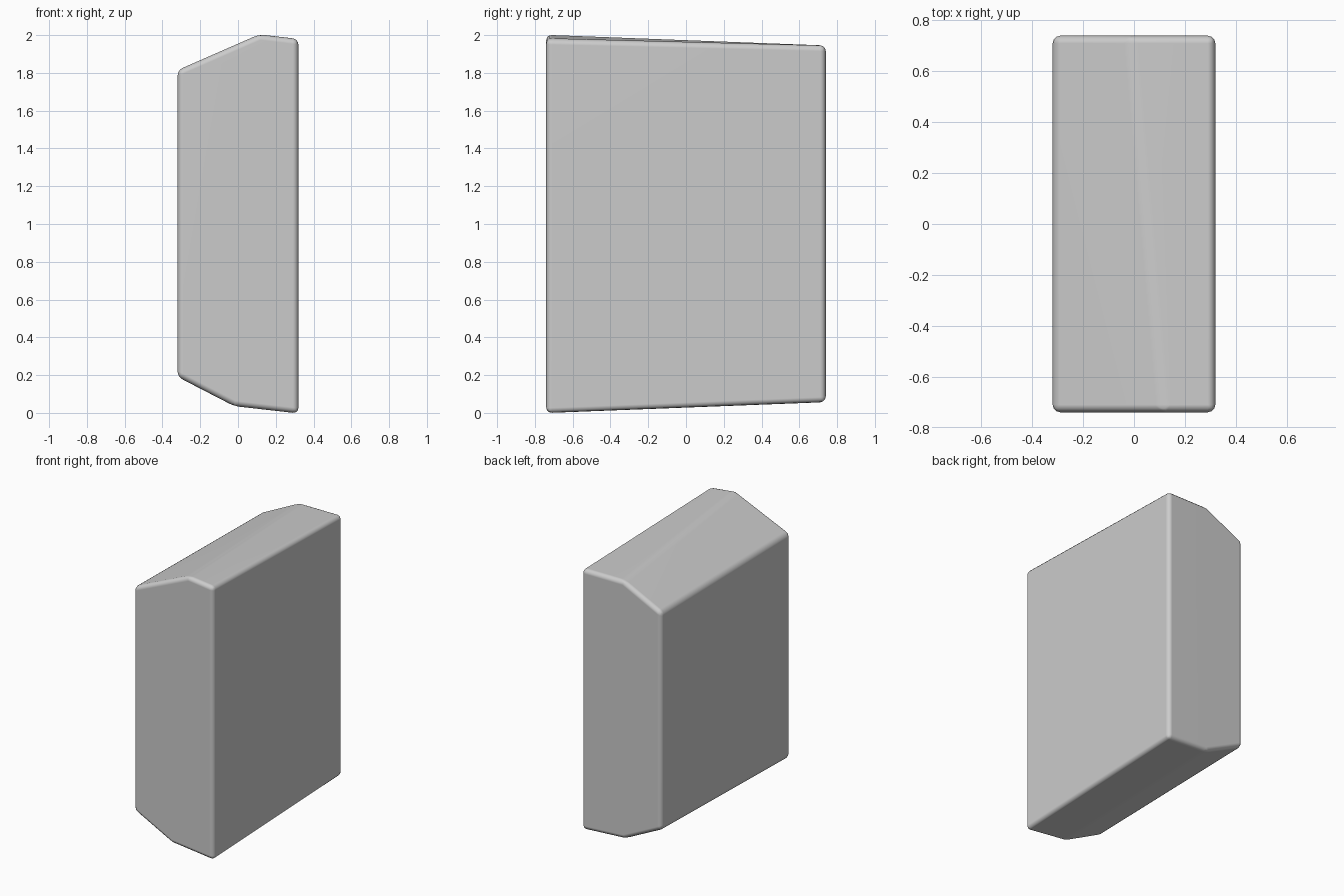
import bpy

if "Cube" in bpy.data.objects:
    bpy.data.objects.remove(bpy.data.objects["Cube"])

# Six-sided end outlines (x, z); the back one is slightly shorter with shifted ridges
front = [(-0.32, 0.19), (-0.02, 0.035), (0.32, -0.004),
         (0.32, 1.98), (0.115, 2.005), (-0.32, 1.815)]
back = [(-0.32, 0.22), (-0.02, 0.075), (0.32, 0.055),
        (0.32, 1.945), (-0.015, 1.945), (-0.32, 1.795)]
HALF_DEPTH = 0.74
n = len(front)

# Tapered block joining both outlines
verts = [(x, -HALF_DEPTH, z) for x, z in front] + [(x, HALF_DEPTH, z) for x, z in back]
faces = [tuple(range(n)), tuple(reversed(range(n, 2 * n)))]
faces += [(i, i + n, (i + 1) % n + n, (i + 1) % n) for i in range(n)]
mesh = bpy.data.meshes.new("beveled_block")
mesh.from_pydata(verts, [], faces)
block = bpy.data.objects.new("beveled_block", mesh)
bpy.context.collection.objects.link(block)

# Softly rounded edges
bevel = block.modifiers.new("soft_edges", 'BEVEL')
bevel.width = 0.03
bevel.segments = 3
bevel.limit_method = 'NONE'

# Smooth shading with flat-looking main faces
for p in mesh.polygons:
    p.use_smooth = True
normals = block.modifiers.new("weighted_normals", 'WEIGHTED_NORMAL')
normals.keep_sharp = True
